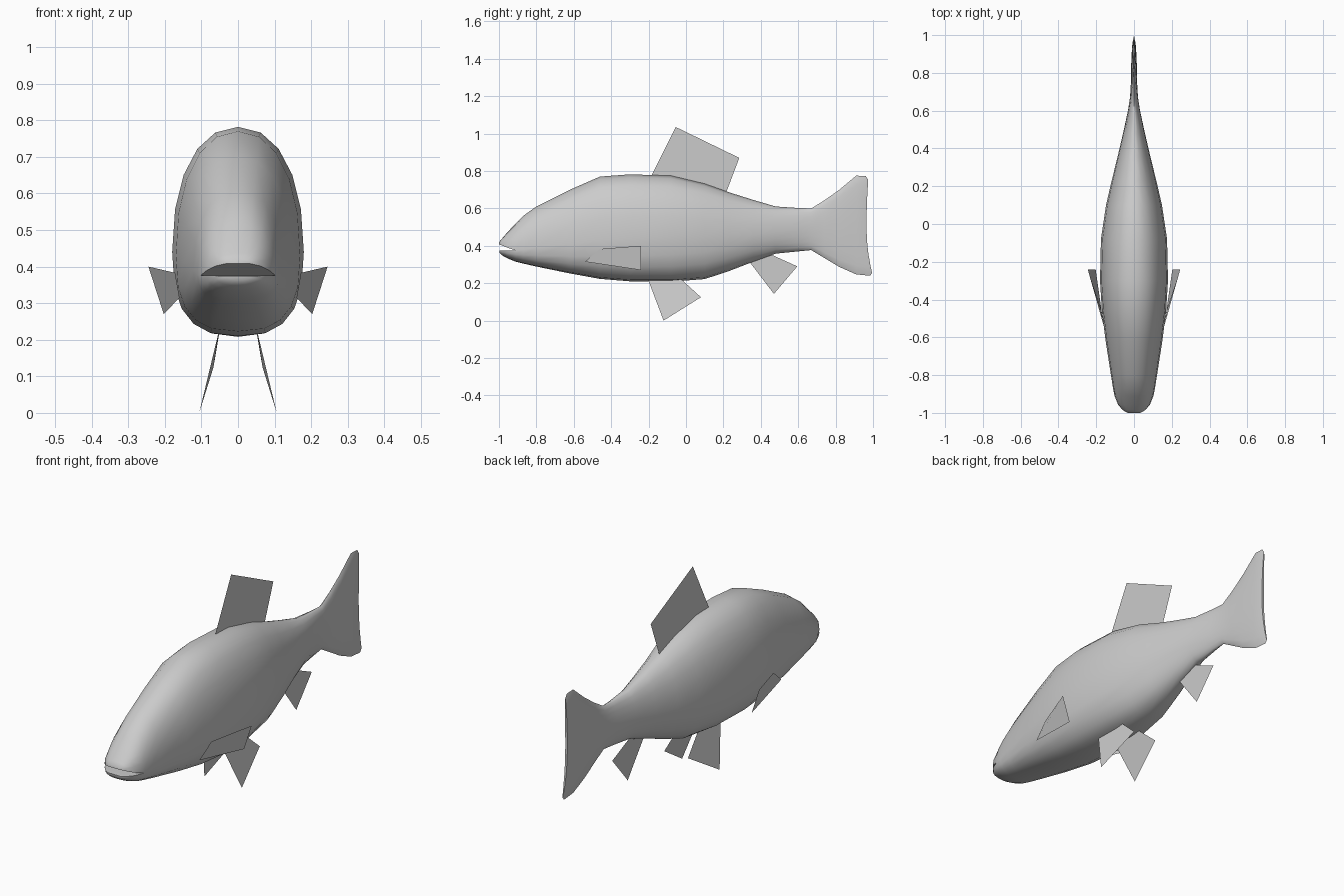
import bpy, bmesh, math

if "Cube" in bpy.data.objects:
    bpy.data.objects.remove(bpy.data.objects["Cube"])

grey = bpy.data.materials.new("fish grey")
grey.diffuse_color = (0.6, 0.6, 0.6, 1)
grey.use_nodes = True
grey.node_tree.nodes["Principled BSDF"].inputs["Base Color"].default_value = grey.diffuse_color
N = 10  # segments per half ring


def half(y, hw, zw, zend, e):
    """Half of a rounded section, from +x over zend to -x."""
    pts = []
    for i in range(N + 1):
        a = math.pi * i / N
        c, s = math.cos(a), max(math.sin(a), 0)
        x = hw * math.copysign(abs(c) ** (2 / e), c) if abs(c) > 1e-6 else 0
        pts.append((x, y, zw + (zend - zw) * (s ** (2 / e) if s > 1e-6 else 0)))
    return pts


def finish(bm, name, smooth):
    bmesh.ops.recalc_face_normals(bm, faces=bm.faces)
    me = bpy.data.meshes.new(name)
    bm.to_mesh(me)
    bm.free()
    me.materials.append(grey)
    ob = bpy.data.objects.new(name, me)
    bpy.context.collection.objects.link(ob)
    if smooth:
        bpy.context.view_layer.objects.active = ob
        ob.select_set(True)
        bpy.ops.object.shade_smooth_by_angle(angle=math.radians(50))
        ob.select_set(False)
    return ob


# Body stations: y, half width, widest z, top z, bottom z, upper and lower roundness
stations = [
    (-.91, .103, .375, .52, .315, 2.2, 2.4),
    (-.87, .111, .38, .56, .305, 2.2, 2.5),
    (-.80, .122, .39, .61, .289, 2.2, 2.6),
    (-.62, .15, .41, .70, .252, 2.2, 2.7),
    (-.46, .17, .43, .77, .223, 2.2, 2.7),
    (-.30, .18, .44, .782, .21, 2.2, 2.7),
    (-.08, .175, .45, .775, .208, 2.1, 2.6),
    (.10, .148, .45, .732, .222, 2.1, 2.4),
    (.23, .118, .45, .686, .265, 2, 2.2),
    (.36, .086, .46, .645, .315, 2, 2),
    (.48, .058, .475, .61, .358, 2, 2),
    (.60, .032, .485, .602, .37, 2, 2),
    (.67, .021, .49, .60, .377, 2, 2),
    (.74, .017, .49, .643, .335, 2, 2),
    (.82, .016, .49, .70, .287, 2, 2),
    (.91, .012, .50, .775, .247, 2, 2),
    (.95, .009, .50, .773, .24, 2, 2),
    (.965, .006, .50, .752, .255, 2, 2),
]
bm = bmesh.new()
rings = []
for k, (y, hw, zw, zt, zb, eu, el) in enumerate(stations):
    up, low = half(y, hw, zw, zt, eu), half(y, hw, zw, zb, el)
    pts = up + low[-2:0:-1]
    if k >= len(stations) - 2:  # sweep the tail lobes backwards
        pts = [(x, yy + (.010 * ((z - zw) / .26) ** 2 if z > zw
                         else .034 * ((z - zw) / .26) ** 2), z) for x, yy, z in pts]
    rings.append([bm.verts.new(p) for p in pts])
M = 2 * N
for r, s in zip(rings, rings[1:]):
    for i in range(M):
        j = (i + 1) % M
        bm.faces.new((r[i], r[j], s[j], s[i]))
# Trailing edge of the tail
t = rings[-1]
for i in range(N):
    a, b, c, d = t[(N // 2 + i) % M], t[(N // 2 + i + 1) % M], t[(N // 2 - i - 1) % M], t[(N // 2 - i) % M]
    vs = list(dict.fromkeys((a, b, c, d)))
    if len(vs) > 2:
        bm.faces.new(vs)

# Jaws, with an open mouth between them: y, half width, lip z, outer z
upper = [(-.955, .085, .39, .472), (-.985, .06, .402, .437), (-1.0, .034, .408, .419)]
lower = [(-.955, .085, .375, .333), (-.982, .062, .375, .348), (-.997, .036, .374, .363)]
first = rings[0]
for jaw, row in ((upper, first[:N + 1]), (lower, [first[0]] + first[:N - 1:-1])):
    for y, hw, zl, zo in jaw:
        new = [bm.verts.new(p) for p in half(y, hw, zl, zo, 2.3)]
        for i in range(N):
            bm.faces.new((row[i], row[i + 1], new[i + 1], new[i]))
        bm.faces.new((row[0], row[N], new[N], new[0]))
        row = new
    bm.faces.new(row)
finish(bm, "body", True)


def fin(name, pts, sides=(1,)):
    for s in sides:
        b = bmesh.new()
        b.faces.new([b.verts.new((s * x, y, z)) for x, y, z in pts])
        finish(b, name if len(sides) == 1 else name + ("_right" if s > 0 else "_left"), False)


# Fins
fin("dorsal_fin", [(0, -.185, .775), (0, -.055, 1.035), (0, .285, .87), (0, .213, .68)])
fin("anal_fin", [(0, .335, .32), (0, .47, .143), (0, .595, .29), (0, .44, .36)])
fin("pelvic_fin", [(.052, -.205, .225), (.106, -.12, 0), (.067, .08, .125), (.05, -.03, .225)], (1, -1))
fin("pectoral_fin", [(.16, -.54, .315), (.203, -.24, .27), (.245, -.24, .4), (.172, -.46, .383)], (1, -1))
